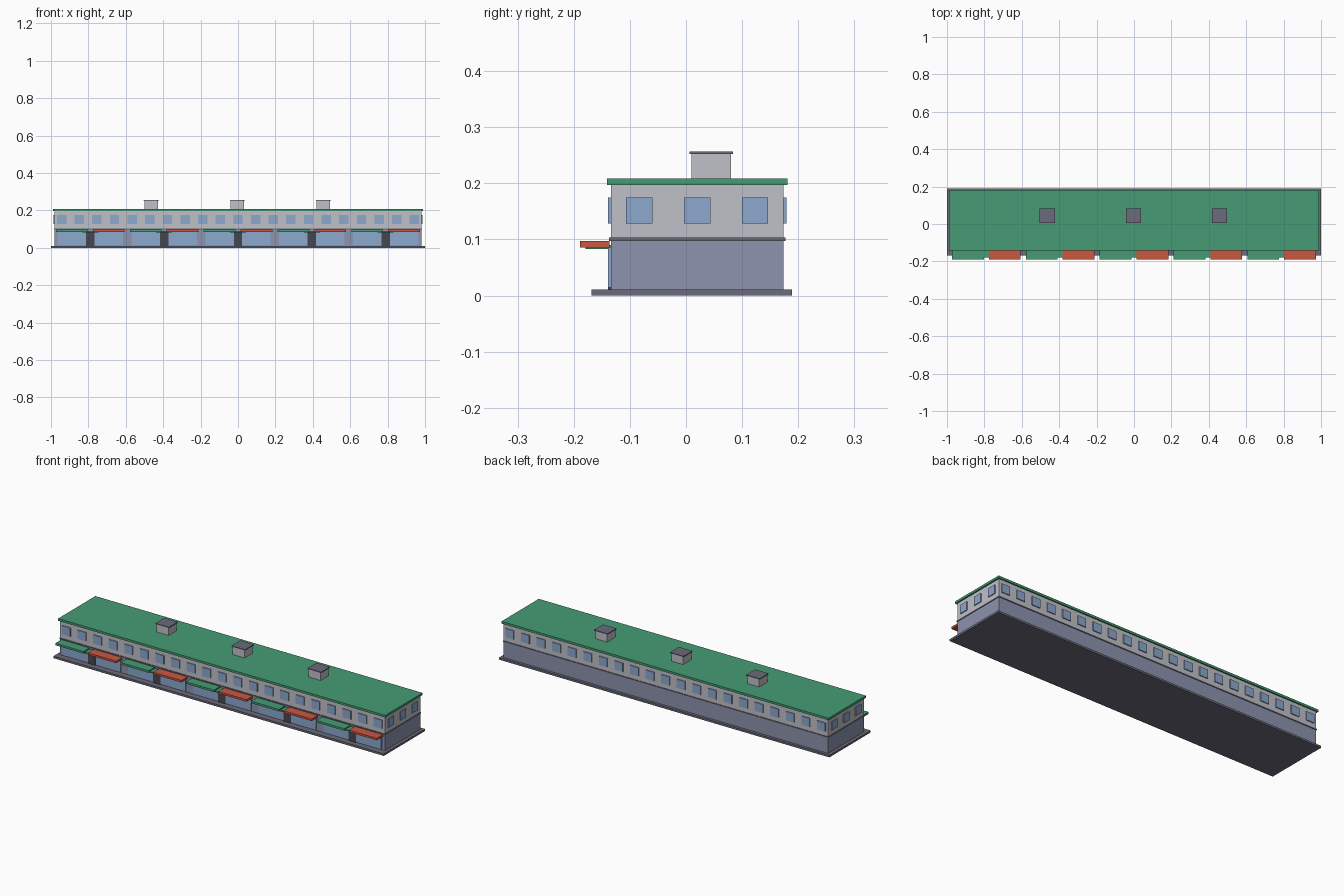
import bpy
import bmesh
from mathutils import Matrix, Vector

cube = bpy.data.objects.get("Cube")
if cube:
    bpy.data.objects.remove(cube, do_unlink=True)


def material(name, srgb):
    """Flat material from display colour converted to linear."""
    col = [((c / 255 + 0.055) / 1.055) ** 2.4 for c in srgb] + [1]
    m = bpy.data.materials.new(name)
    m.use_nodes = True
    m.diffuse_color = col
    m.node_tree.nodes["Principled BSDF"].inputs["Base Color"].default_value = col
    return m


WALL = material("pale grey wall", (192, 192, 200))
LOWER = material("blue grey wall", (140, 147, 174))
TRIM = material("slate trim", (107, 107, 124))
DARK = material("dark door", (70, 70, 80))
GLASS = material("blue glass", (140, 168, 205))
GREEN = material("green", (70, 156, 117))
RED = material("red", (202, 88, 66))


def boxes(name, mat, extents):
    """One object made of boxes given as (x range, y range, z range)."""
    bm = bmesh.new()
    for ranges in extents:
        centre = Vector([(a + b) / 2 for a, b in ranges])
        size = Vector([b - a for a, b in ranges])
        bmesh.ops.create_cube(bm, size=1, matrix=Matrix.Translation(centre) @ Matrix.Diagonal(size.to_4d()))
    mesh = bpy.data.meshes.new(name)
    bm.to_mesh(mesh)
    bm.free()
    mesh.materials.append(mat)
    obj = bpy.data.objects.new(name, mesh)
    bpy.context.collection.objects.link(obj)
    return obj


def span(centre, width):
    return (centre - width / 2, centre + width / 2)


# Main volumes
HALF = 0.982
FRONT, BACK = -0.134, 0.174
boxes("plinth", TRIM, [((-1, 1), (-0.168, 0.189), (0, 0.011))])
boxes("lower_storey", LOWER, [((-HALF, HALF), (FRONT, BACK), (0.011, 0.098))])
boxes("floor_band", TRIM, [(span(0, 1.97), (-0.137, 0.177), (0.097, 0.103))])
boxes("upper_storey", WALL, [((-HALF, HALF), (FRONT, BACK), (0.103, 0.197))])
boxes("roof", GREEN, [(span(0, 1.98), (-0.141, 0.181), (0.197, 0.209))])

# Roof vents with caps
vents = [-0.463, -0.003, 0.457]
boxes("roof_vents", WALL, [(span(x, 0.072), span(0.045, 0.07), (0.209, 0.252)) for x in vents])
boxes("vent_caps", TRIM, [(span(x, 0.082), span(0.045, 0.077), (0.252, 0.257)) for x in vents])

# Upper windows as thin plates on all four walls
PLATE = 0.005
SILL = (0.128, 0.175)
window_xs = [(i - 10) * 0.0943 for i in range(21)]
for name, y in (("front_windows", (FRONT - PLATE, FRONT)), ("back_windows", (BACK, BACK + PLATE))):
    boxes(name, GLASS, [(span(x, 0.05), y, SILL) for x in window_xs])
for name, x in (("right_windows", (-HALF - PLATE, -HALF)), ("left_windows", (HALF, HALF + PLATE))):
    boxes(name, GLASS, [(x, span(y, 0.047), SILL) for y in (-0.083, 0.02, 0.123)])

# Shop fronts: ten bays, with a door inside each pair
bays = [(i - 4.5) * 0.1973 for i in range(10)]
doors = [(a + b) / 2 for a, b in zip(bays[::2], bays[1::2])]
boxes("shop_glass", GLASS, [(span(x, 0.152), (FRONT - PLATE, FRONT), (0.014, 0.086)) for x in bays])
boxes("shop_doors", DARK, [(span(x, 0.045), (FRONT - PLATE, FRONT), (0.011, 0.09)) for x in doors])

# Alternating awnings and low canopies over the doors
for name, mat, xs in (("green_awnings", GREEN, bays[::2]), ("red_awnings", RED, bays[1::2])):
    boxes(name, mat, [(span(x, 0.17), (-0.189, -0.136), (0.086, 0.097)) for x in xs])
boxes("door_canopies", GREEN, [(span(x, 0.085), (-0.179, FRONT), (0.083, 0.09)) for x in doors])
